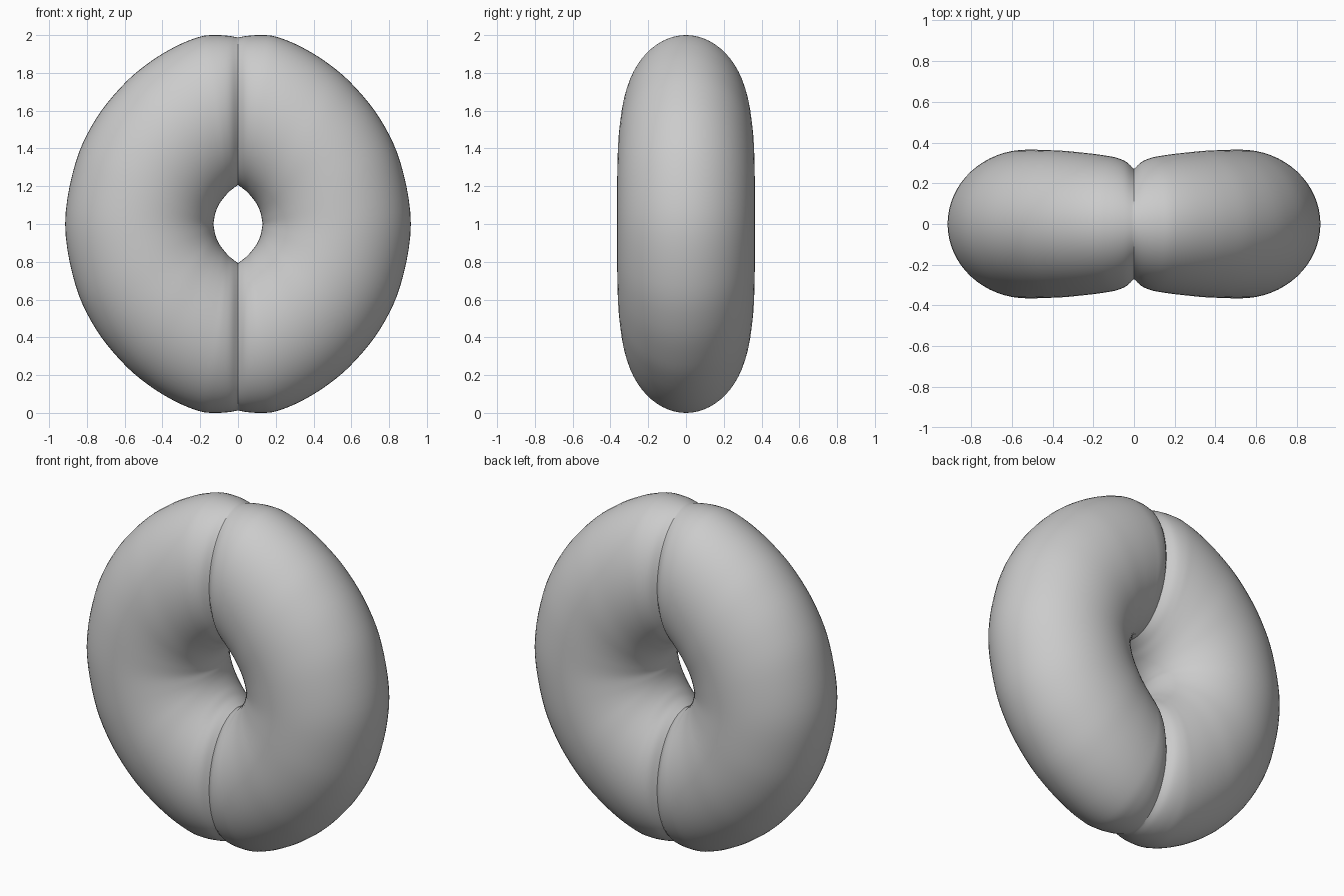
import bpy, bmesh, math
from mathutils import Vector

if "Cube" in bpy.data.objects:
    bpy.data.objects.remove(bpy.data.objects["Cube"])

# Stations from the seam to the widest point:
# outer x, outer z, inner x, inner z (relative to centre), half depth
HALF = [
    (0.000, 0.987, 0.000, 0.207, 0.270),
    (0.050, 0.996, 0.026, 0.188, 0.305),
    (0.120, 1.000, 0.050, 0.168, 0.325),
    (0.200, 0.992, 0.070, 0.145, 0.335),
    (0.320, 0.945, 0.090, 0.120, 0.345),
    (0.460, 0.862, 0.105, 0.095, 0.353),
    (0.600, 0.745, 0.116, 0.070, 0.360),
    (0.750, 0.560, 0.123, 0.045, 0.363),
    (0.860, 0.325, 0.127, 0.022, 0.365),
    (0.915, 0.000, 0.130, 0.000, 0.365),
]
STEPS, SIDES = 5, 64

# Complete the path with the lower half
path = [Vector(p) for p in HALF]
path += [Vector((a, -b, c, -d, w)) for a, b, c, d, w in reversed(HALF[:-1])]


def smooth_path(pts, steps):
    """Catmull-Rom interpolation of the stations."""
    ext = [pts[0] * 2 - pts[1]] + pts + [pts[-1] * 2 - pts[-2]]
    out = []
    for i in range(1, len(ext) - 2):
        p0, p1, p2, p3 = ext[i - 1:i + 3]
        for k in range(steps):
            t = k / steps
            out.append((p1 * 2 + (p2 - p0) * t
                        + (p0 * 2 - p1 * 5 + p2 * 4 - p3) * t * t
                        + (p1 * 3 - p0 - p2 * 3 + p3) * t ** 3) * 0.5)
    return out + [pts[-1]]


# Elliptical sections swept along the right-hand lobe
bm = bmesh.new()
rings = []
for xo, zo, xi, zi, w in smooth_path(path, STEPS):
    ring = []
    for j in range(SIDES):
        a = 2 * math.pi * j / SIDES
        s = 0.5 + 0.5 * math.cos(a)
        ring.append(bm.verts.new((xi + (xo - xi) * s, w * math.sin(a),
                                  1 + zi + (zo - zi) * s)))
    rings.append(ring)
for r, q in zip(rings, rings[1:]):
    for j in range(SIDES):
        k = (j + 1) % SIDES
        bm.faces.new((r[j], r[k], q[k], q[j]))
bmesh.ops.recalc_face_normals(bm, faces=bm.faces)
# An open tube: make sure the normals point outward
bm.faces.ensure_lookup_table()
f = max(bm.faces, key=lambda face: face.calc_center_median().x)
if f.normal.x < 0:
    bmesh.ops.reverse_faces(bm, faces=bm.faces)

mesh = bpy.data.meshes.new("ring_body")
bm.to_mesh(mesh)
bm.free()
ring_body = bpy.data.objects.new("ring_body", mesh)
bpy.context.collection.objects.link(ring_body)
bpy.context.view_layer.objects.active = ring_body
ring_body.select_set(True)

# Mirrored lobe, joined along the creased seam
mirror = ring_body.modifiers.new("mirror", 'MIRROR')
mirror.use_clip = True
mirror.merge_threshold = 0.0005
bpy.ops.object.modifier_apply(modifier=mirror.name)
bpy.ops.object.shade_smooth_by_angle(angle=math.radians(30))
